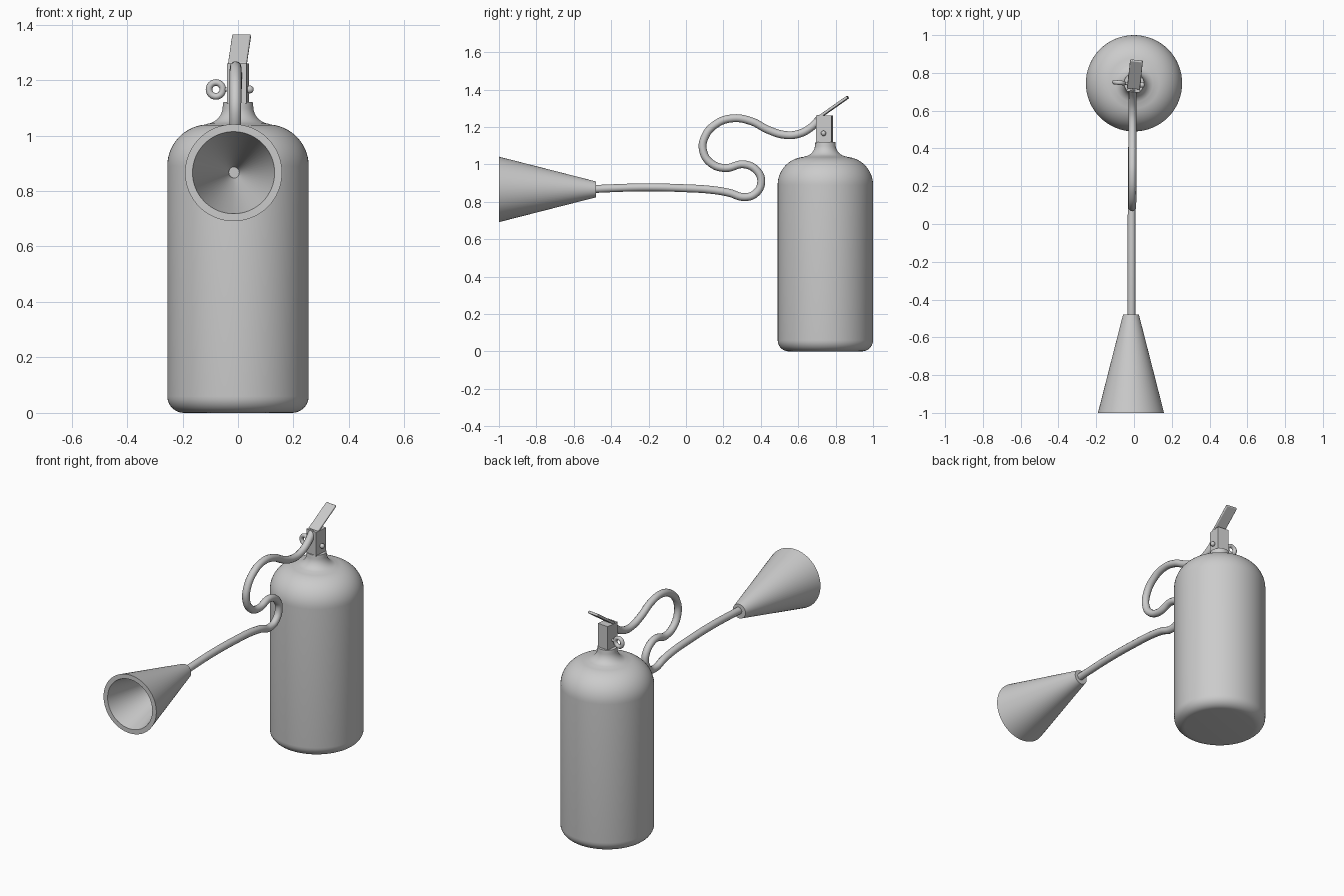
import bpy, math
from mathutils import Matrix, Vector

if "Cube" in bpy.data.objects:
    bpy.data.objects.remove(bpy.data.objects["Cube"])

grey = bpy.data.materials.new("plain_grey")
grey.diffuse_color = (0.6, 0.6, 0.6, 1)
grey.use_nodes = True
grey.node_tree.nodes["Principled BSDF"].inputs["Base Color"].default_value = grey.diffuse_color

YAW = math.radians(-6)            # valve head is turned slightly
HEAD = Matrix.Translation((0, 0.74, 0)) @ Matrix.Rotation(YAW, 4, 'Z')


def finish(ob, name, smooth=True, angle=35):
    ob.name = name
    ob.data.materials.clear()
    ob.data.materials.append(grey)
    bpy.ops.object.select_all(action='DESELECT')
    ob.select_set(True)
    bpy.context.view_layer.objects.active = ob
    if smooth:
        bpy.ops.object.shade_smooth_by_angle(angle=math.radians(angle))
    return ob


def lathe(name, profile, matrix, sides=64):
    """Spin (radius, height) points around local z."""
    verts, faces, rings = [], [], []
    for r, h in profile:
        n = 1 if r == 0 else sides
        rings.append(list(range(len(verts), len(verts) + n)))
        for i in range(n):
            a = 2 * math.pi * i / sides
            verts.append((r * math.cos(a), r * math.sin(a), h))
    for a, b in zip(rings, rings[1:]):
        for i in range(sides):
            j = (i + 1) % sides
            if len(a) == 1:
                faces.append((a[0], b[j], b[i]))
            elif len(b) == 1:
                faces.append((a[i], a[j], b[0]))
            else:
                faces.append((a[i], a[j], b[j], b[i]))
    me = bpy.data.meshes.new(name)
    me.from_pydata(verts, [], faces)
    me.transform(matrix)
    ob = bpy.data.objects.new(name, me)
    bpy.context.collection.objects.link(ob)
    return finish(ob, name)


def arc(cr, ch, rr, rh, a0, a1, n):
    return [(cr + rr * math.cos(math.radians(a0 + (a1 - a0) * i / n)),
             ch + rh * math.sin(math.radians(a0 + (a1 - a0) * i / n)))
            for i in range(n + 1)]


def box(name, size, matrix, bevel=0.0):
    bpy.ops.mesh.primitive_cube_add(size=1)
    ob = bpy.context.object
    ob.data.transform(matrix @ Matrix.Diagonal((*size, 1)))
    if bevel:
        m = ob.modifiers.new("bevel", 'BEVEL')
        m.width, m.segments = bevel, 3
    return finish(ob, name, smooth=bool(bevel))


# Tank: rounded foot, straight wall, dome, flared neck
profile = [(0, 0)] + arc(0.195, 0.06, 0.06, 0.06, -90, 0, 8)
profile += arc(0.105, 0.89, 0.15, 0.15, 0, 85, 14)
profile += arc(0.118, 1.105, 0.063, 0.063, 262, 180, 10) + [(0.053, 1.12), (0, 1.12)]
lathe("tank", profile, Matrix.Translation((0, 0.745, 0)))

# Valve block and squeeze lever
box("valve_block", (0.07, 0.083, 0.145), HEAD @ Matrix.Translation((0, 0, 1.1875)))
tilt = Matrix.Translation((0, 0.052, 1.308)) @ Matrix.Rotation(math.radians(35), 4, 'X')
box("lever", (0.068, 0.182, 0.015), HEAD @ tilt, 0.005)

# Safety pin with end knob and pull ring
to_x = Matrix.Rotation(math.radians(90), 4, 'Y')
pin = HEAD @ Matrix.Translation((0, 0, 1.166))
lathe("safety_pin", [(0, -0.056), (0.008, -0.056), (0.008, 0.045), (0, 0.045)], pin @ to_x, 16)
bpy.ops.mesh.primitive_uv_sphere_add(segments=16, ring_count=10, radius=0.014)
bpy.context.object.data.transform(pin @ Matrix.Translation((0.043, 0, 0)))
finish(bpy.context.object, "pin_knob")
bpy.ops.mesh.primitive_torus_add(major_radius=0.025, minor_radius=0.012,
                                 major_segments=32, minor_segments=12)
bpy.context.object.data.transform(pin @ Matrix.Translation((-0.08, 0, 0))
                                  @ Matrix.Rotation(math.radians(90), 4, 'X'))
finish(bpy.context.object, "pull_ring")

# Hose: smooth path through (y, z) points
path = [(0.72, 1.25), (0.665, 1.195), (0.6, 1.162), (0.53, 1.157), (0.44, 1.184),
        (0.35, 1.23), (0.25, 1.246), (0.16, 1.215), (0.1, 1.145), (0.092, 1.07),
        (0.135, 1.005), (0.21, 0.98), (0.31, 1.0), (0.38, 0.965), (0.402, 0.905),
        (0.37, 0.843), (0.31, 0.825), (0.23, 0.848), (0.13, 0.864), (0, 0.872),
        (-0.22, 0.877), (-0.4, 0.872), (-0.51, 0.867)]
cu = bpy.data.curves.new("hose", 'CURVE')
cu.dimensions = '3D'
cu.bevel_depth, cu.bevel_resolution, cu.resolution_u = 0.021, 4, 6
cu.use_fill_caps = True
sp = cu.splines.new('BEZIER')
sp.bezier_points.add(len(path) - 1)
for i, (p, (y, z)) in enumerate(zip(sp.bezier_points, path)):
    t = i / (len(path) - 1)
    p.co = (-0.007 - 0.006 * t, y, z)
    p.handle_left_type = p.handle_right_type = 'AUTO'
ob = bpy.data.objects.new("hose", cu)
bpy.context.collection.objects.link(ob)
bpy.ops.object.select_all(action='DESELECT')
ob.select_set(True)
bpy.context.view_layer.objects.active = ob
bpy.ops.object.convert(target='MESH')
finish(bpy.context.object, "hose")

# Discharge horn: hollow cone opening towards the front
horn = Matrix.Translation((-0.016, 0, 0.866)) @ Matrix.Rotation(math.radians(90), 4, 'X')
lathe("horn", [(0, 0.48), (0.042, 0.48), (0.175, 1.0), (0.148, 1.0), (0.018, 0.5), (0, 0.5)], horn)
